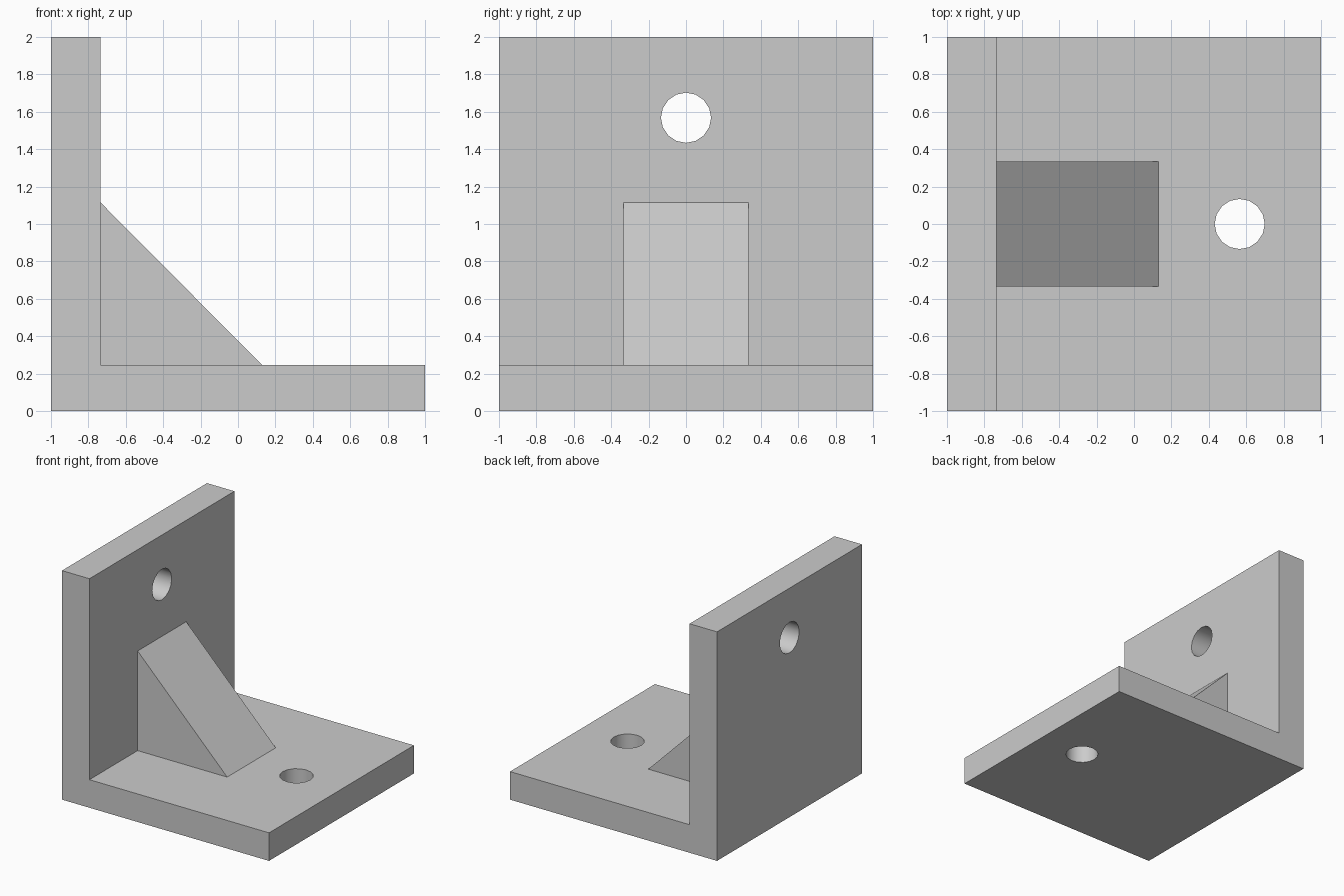
import bpy
import bmesh
import math
from mathutils import Vector

cube = bpy.data.objects.get("Cube")
if cube:
    bpy.data.objects.remove(cube, do_unlink=True)

WALL = -0.735    # inner face of the upright plate
FLOOR = 0.245    # top face of the base plate
HOLE_R = 0.134

grey = bpy.data.materials.new("plain_grey")
grey.use_nodes = True
colour = (0.6, 0.6, 0.6, 1)
grey.diffuse_color = colour
grey.node_tree.nodes["Principled BSDF"].inputs["Base Color"].default_value = colour


def extrude_profile(name, points, half_width):
    """Extrude an x-z outline along y, centred on y = 0."""
    bm = bmesh.new()
    face = bm.faces.new([bm.verts.new((x, -half_width, z)) for x, z in points])
    out = bmesh.ops.extrude_face_region(bm, geom=[face])
    verts = [v for v in out["geom"] if isinstance(v, bmesh.types.BMVert)]
    bmesh.ops.translate(bm, verts=verts, vec=(0, 2 * half_width, 0))
    bmesh.ops.recalc_face_normals(bm, faces=bm.faces)
    mesh = bpy.data.meshes.new(name)
    bm.to_mesh(mesh)
    bm.free()
    mesh.materials.append(grey)
    obj = bpy.data.objects.new(name, mesh)
    bpy.context.collection.objects.link(obj)
    return obj


def drill(target, name, location, rotation):
    """Cut a round bolt hole through the target."""
    bpy.ops.mesh.primitive_cylinder_add(vertices=16, radius=HOLE_R, depth=0.6,
                                        location=location, rotation=rotation)
    cutter = bpy.context.object
    cutter.name = name
    cutter.data.materials.append(grey)
    cutter.hide_render = True
    mod = target.modifiers.new(name, 'BOOLEAN')
    mod.operation = 'DIFFERENCE'
    mod.solver = 'EXACT'
    mod.object = cutter
    bpy.context.view_layer.objects.active = target
    bpy.ops.object.modifier_apply(modifier=mod.name)
    bpy.data.objects.remove(cutter, do_unlink=True)


# L-shaped bracket: base plate and upright plate in one piece
bracket = extrude_profile("bracket", [(-1, 0), (1, 0), (1, FLOOR), (WALL, FLOOR),
                                      (WALL, 2), (-1, 2)], 1)
drill(bracket, "base_hole", Vector((0.565, 0, FLOOR / 2)), (0, 0, 0))
drill(bracket, "upright_hole", Vector((-0.87, 0, 1.568)), (0, math.pi / 2, 0))

# Smooth hole walls, sharp plate edges
bpy.ops.object.select_all(action='DESELECT')
bracket.select_set(True)
bpy.context.view_layer.objects.active = bracket
bpy.ops.object.shade_smooth_by_angle(angle=math.radians(30))

# Triangular gusset bracing the corner
extrude_profile("gusset", [(WALL, FLOOR), (0.13, FLOOR), (WALL, 1.115)], 0.335)
